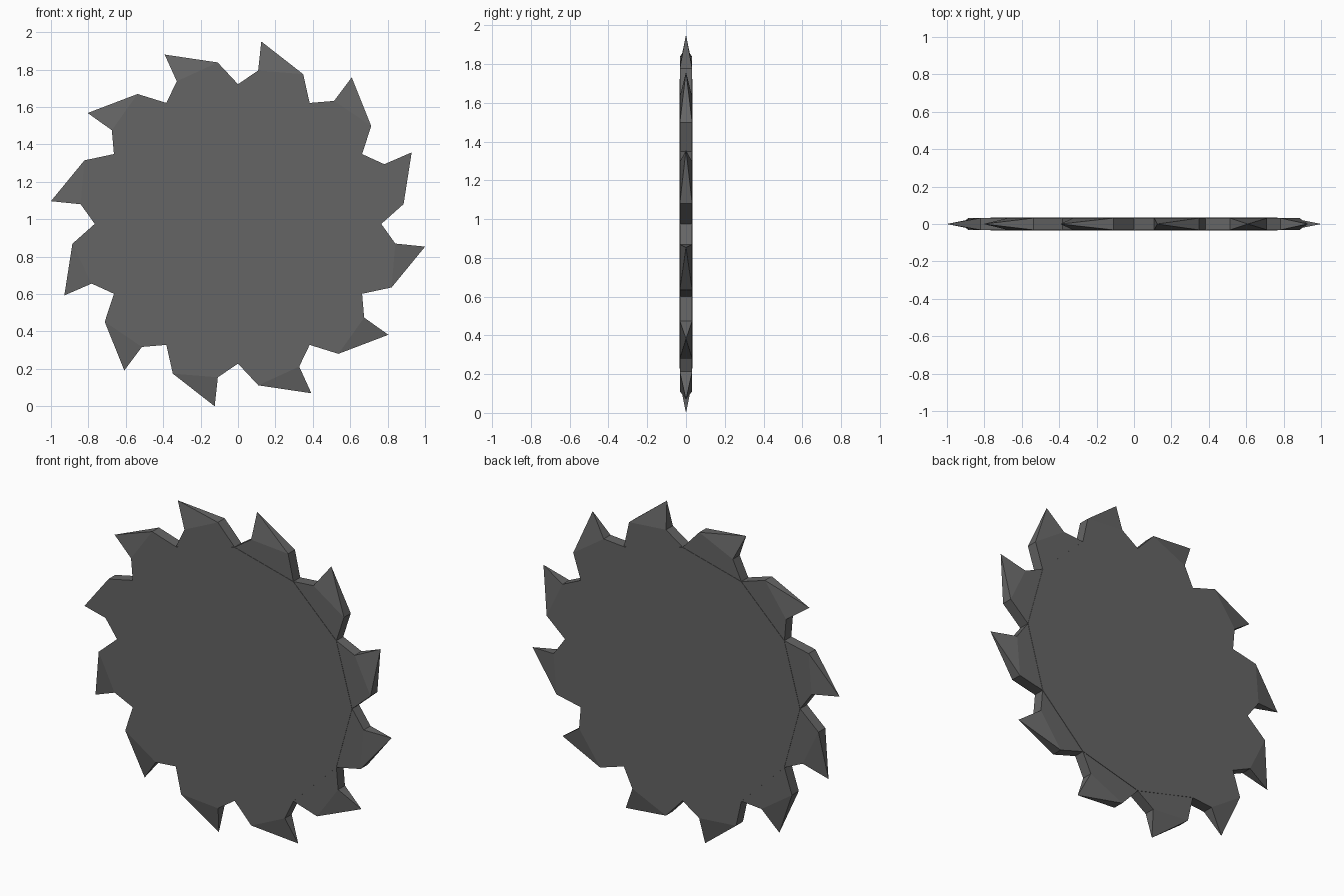
import bpy, bmesh, math

if "Cube" in bpy.data.objects:
    bpy.data.objects.remove(bpy.data.objects["Cube"])

N = 12            # number of teeth
CZ = 0.975        # centre height
SQUASH = 0.975    # slight vertical squash of the whole blade
HUB_T, TOOTH_T = 0.0338, 0.0318   # half thicknesses

steel = bpy.data.materials.new("dark grey steel")
steel.diffuse_color = (0.13, 0.13, 0.13, 1)
steel.use_nodes = True
steel.node_tree.nodes["Principled BSDF"].inputs["Base Color"].default_value = steel.diffuse_color


def pt(deg, r, y):
    """Point at a clockwise angle from the top, in the blade plane."""
    a = math.radians(deg)
    return (r * math.sin(a), y, CZ + r * math.cos(a) * SQUASH)


def finish(bm, name):
    bmesh.ops.recalc_face_normals(bm, faces=bm.faces[:])
    me = bpy.data.meshes.new(name)
    bm.to_mesh(me)
    bm.free()
    me.materials.append(steel)
    ob = bpy.data.objects.new(name, me)
    bpy.context.collection.objects.link(ob)


# Hub: flat twelve-sided disc
bm = bmesh.new()
front = [bm.verts.new(pt(i * 30, 0.766, -HUB_T)) for i in range(N)]
back = [bm.verts.new(pt(i * 30, 0.766, HUB_T)) for i in range(N)]
bm.faces.new(front)
bm.faces.new(back[::-1])
for i in range(N):
    j = (i + 1) % N
    bm.faces.new((front[i], front[j], back[j], back[i]))
finish(bm, "blade_disc")

# Teeth: flat root that tapers to a single sharp point
ROOT = [(0, 0.766), (7.3, 0.848), (23, 0.892), (30, 0.766)]
bm = bmesh.new()
for k in range(N):
    f = [bm.verts.new(pt(a + k * 30, r, -TOOTH_T)) for a, r in ROOT]
    b = [bm.verts.new(pt(a + k * 30, r, TOOTH_T)) for a, r in ROOT]
    tip = bm.verts.new(pt(7.1 + k * 30, 1.008, 0))
    bm.faces.new(f)
    bm.faces.new(b[::-1])
    for i, j in ((0, 1), (2, 3), (3, 0)):
        bm.faces.new((f[i], f[j], b[j], b[i]))
    # four facets of the point
    for p, q in ((f[1], f[2]), (f[2], b[2]), (b[2], b[1]), (b[1], f[1])):
        bm.faces.new((p, q, tip))
finish(bm, "saw_teeth")
